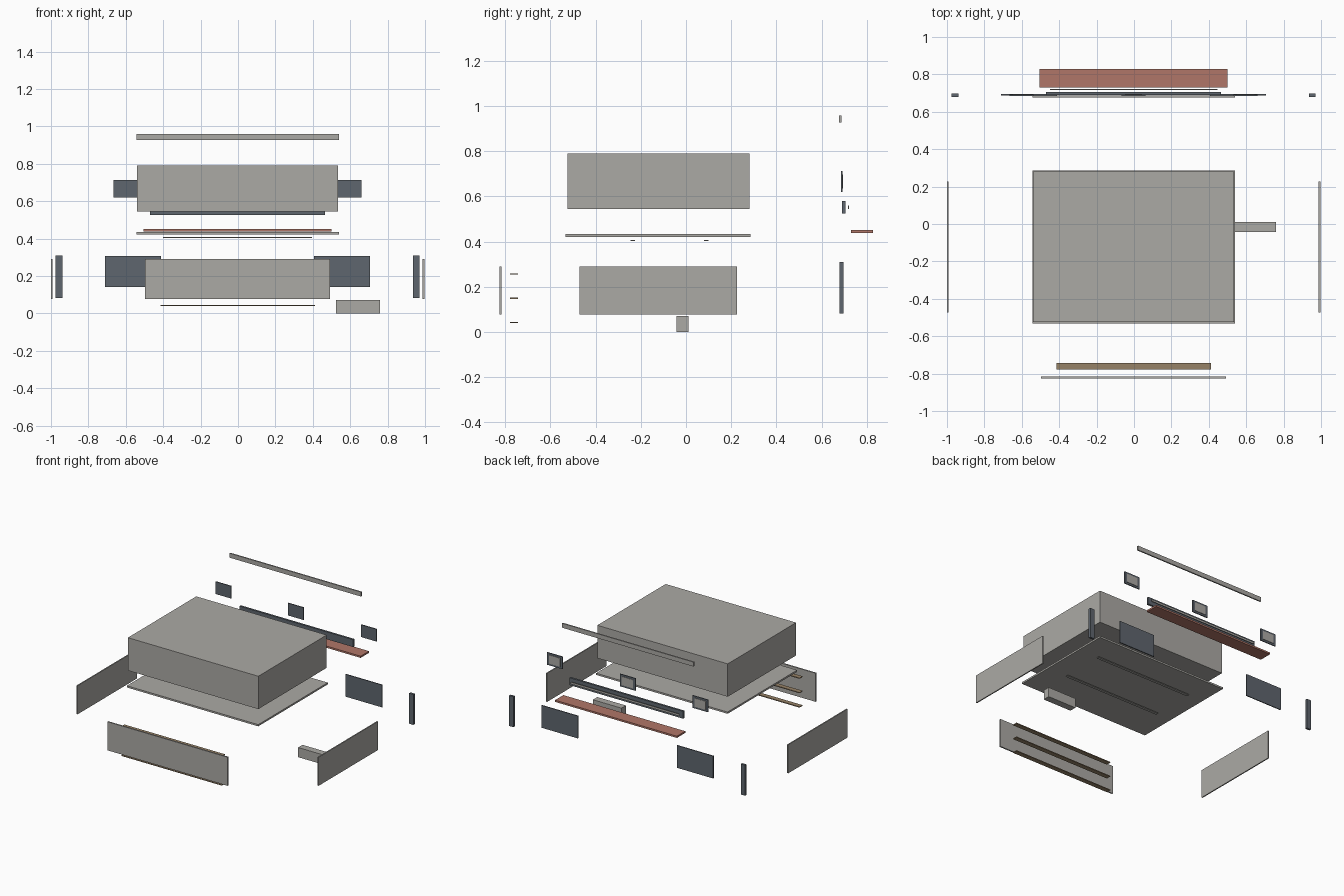
import bpy


def material(name, rgb):
    m = bpy.data.materials.new(name)
    m.diffuse_color = (*rgb, 1)
    return m


GREY = material("warm grey", (0.41, 0.40, 0.376))
SLATE = material("slate", (0.114, 0.133, 0.156))
RED = material("brick red", (0.434, 0.181, 0.138))
TAN = material("tan", (0.305, 0.223, 0.136))


def box(name, x, y, z, mat):
    """Box from its (min, max) extent on each axis."""
    verts = [(a, b, c) for a in x for b in y for c in z]
    faces = [(0, 1, 3, 2), (4, 6, 7, 5), (0, 4, 5, 1),
             (2, 3, 7, 6), (0, 2, 6, 4), (1, 5, 7, 3)]
    mesh = bpy.data.meshes.new(name)
    mesh.from_pydata(verts, [], faces)
    mesh.materials.append(mat)
    ob = bpy.data.objects.new(name, mesh)
    bpy.context.collection.objects.link(ob)
    return ob


# Main body and the plate beneath it
box("main_body", (-0.54, 0.535), (-0.525, 0.28), (0.545, 0.79), GREY)
box("base_plate", (-0.543, 0.54), (-0.533, 0.286), (0.421, 0.434), GREY)
for y in (-0.235, 0.09):
    box("base_runner", (-0.4, 0.395), (y - 0.01, y + 0.01), (0.402, 0.408), GREY)

# Front panel with its three slats
box("front_panel", (-0.498, 0.493), (-0.826, -0.816), (0.077, 0.29), GREY)
for z in (0.042, 0.149, 0.257):
    box("front_slat", (-0.415, 0.412), (-0.779, -0.744), (z - 0.003, z + 0.003), TAN)

# Side panels, corner posts and rear panels, one on each side
for side, s in (("left", -1), ("right", 1)):
    def span(a, b):
        return tuple(sorted((s * a - 0.0025, s * b - 0.0025)))
    box(side + "_side_panel", span(0.99, 0.9985), (-0.472, 0.226), (0.077, 0.29), GREY)
    box(side + "_corner_post", span(0.937, 0.972), (0.68, 0.697), (0.083, 0.31), SLATE)
    box(side + "_rear_panel", span(0.408, 0.708), (0.688, 0.695), (0.14, 0.307), SLATE)

# Small block at the side
box("side_block", (0.525, 0.76), (-0.042, 0.01), (0.0, 0.072), GREY)

# Three small rear plates, each with a pale inset on its back
for x in (-0.602, -0.0025, 0.597):
    box("small_plate", (x - 0.064, x + 0.064), (0.685, 0.692), (0.62, 0.712), SLATE)
    box("small_plate_inset", (x - 0.046, x + 0.046), (0.691, 0.695), (0.634, 0.698), GREY)

# Rear bar with its pale strip, the top rail and the red shelf
box("rear_bar", (-0.47, 0.466), (0.69, 0.705), (0.525, 0.58), SLATE)
box("rear_bar_strip", (-0.45, 0.446), (0.717, 0.722), (0.545, 0.56), GREY)
box("top_rail", (-0.543, 0.54), (0.677, 0.687), (0.926, 0.959), GREY)
box("red_shelf", (-0.505, 0.5), (0.73, 0.828), (0.438, 0.451), RED)
